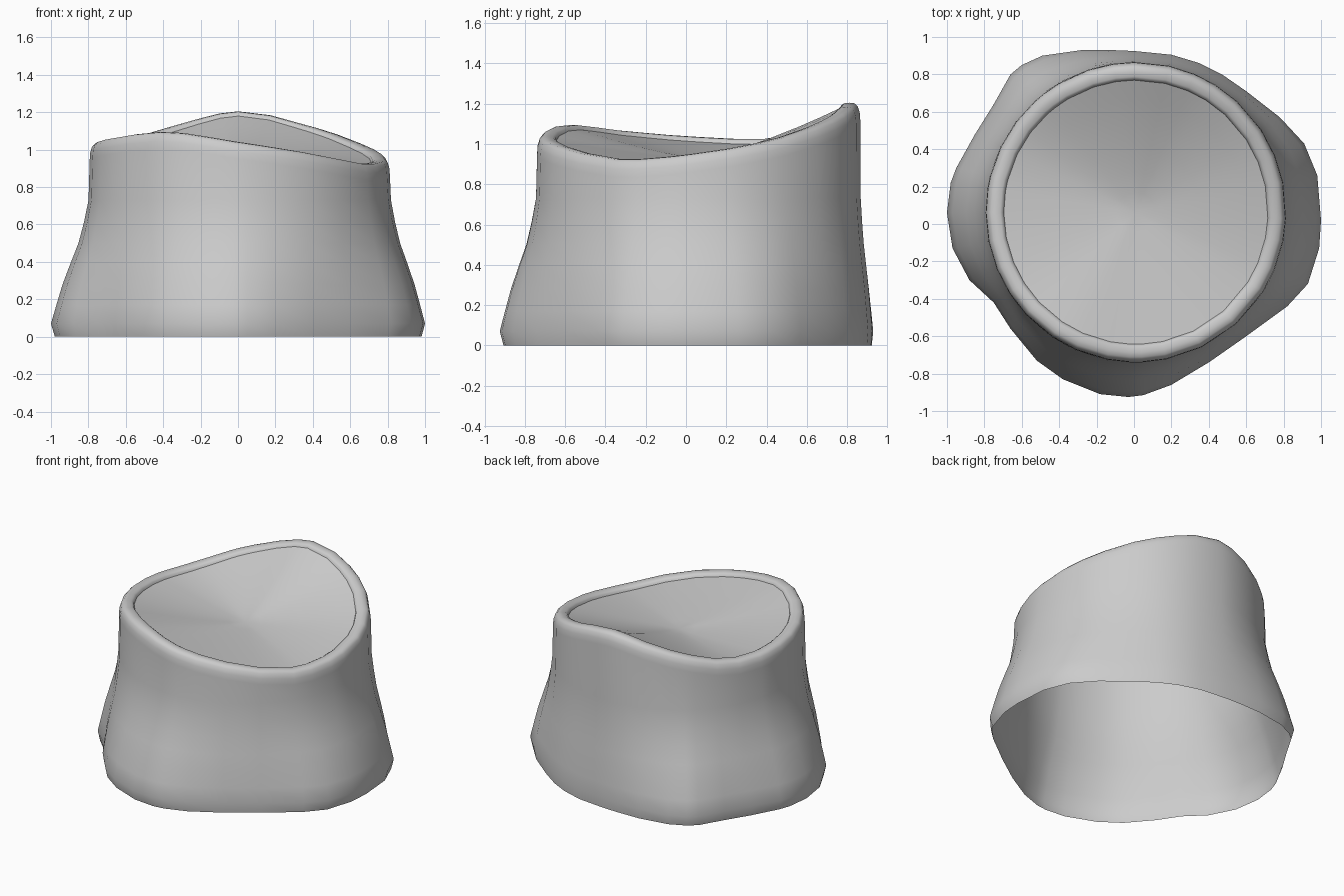
import bpy, bmesh, math

if "Cube" in bpy.data.objects:
    bpy.data.objects.remove(bpy.data.objects["Cube"])

CX, CY = 0.01, 0.063   # centre of the round neck

# Widest outline of the flared foot, clockwise seen from above
FOOT = [(1, .02), (.99, -.13), (.93, -.32), (.82, -.44), (.6, -.6), (.4, -.74), (.2, -.86),
        (.05, -.915), (-.03, -.925), (-.18, -.91), (-.38, -.83), (-.52, -.73), (-.66, -.56),
        (-.75, -.42), (-.88, -.3), (-.97, -.13), (-1, .06), (-.98, .22), (-.95, .3),
        (-.85, .48), (-.75, .64), (-.66, .8), (-.6, .85), (-.49, .9), (-.28, .93), (-.12, .93), (0, .925),
        (.2, .905), (.35, .86), (.47, .8), (.6, .71), (.78, .57), (.91, .43), (.98, .26)]

# Rim height every 30 degrees around the neck
RIM = [.955, 1.025, 1.125, 1.205, 1.12, 1.03, 1.035, 1.065, 1.095, 1.04, .98, .925]


def rim_height(a):
    """Smooth periodic curve through the rim heights."""
    u = (a / math.radians(30)) % 12
    i, t = int(u), u % 1
    p0, p1, p2, p3 = (RIM[(i + k) % 12] for k in (-1, 0, 1, 2))
    return p1 + .5 * t * (p2 - p0 + t * (2 * p0 - 5 * p1 + 4 * p2 - p3 + t * (3 * (p1 - p2) + p3 - p0)))


ANGLES = [math.atan2(y - CY, x - CX) for x, y in FOOT]


def on_neck(a, r, z):
    return (CX + r * math.cos(a), CY + r * math.sin(a), z)


def loft(name, rings, tip=None):
    """Skin closed rings in order, optionally closing onto a tip point."""
    bm = bmesh.new()
    rows = [[bm.verts.new(p) for p in ring] for ring in rings]
    n = len(FOOT)
    for a, b in zip(rows, rows[1:]):
        for i in range(n):
            j = (i + 1) % n
            bm.faces.new((a[i], b[i], b[j], a[j]))
    if tip:
        t = bm.verts.new(tip)
        for i in range(n):
            bm.faces.new((rows[-1][i], t, rows[-1][(i + 1) % n]))
    mesh = bpy.data.meshes.new(name)
    bm.to_mesh(mesh)
    bm.free()
    ob = bpy.data.objects.new(name, mesh)
    bpy.context.collection.objects.link(ob)
    for p in mesh.polygons:
        p.use_smooth = True
    return ob


# Flared wall: blends from the irregular foot to the round neck (height, blend)
rings = []
for z, t in [(0, .1), (.07, 0), (.17, .14), (.28, .3), (.39, .5), (.5, .71), (.61, .85), (.73, .97)]:
    ring = []
    for (x, y), a in zip(FOOT, ANGLES):
        nx, ny, _ = on_neck(a, .803, 0)
        ring.append((x + (nx - x) * t, y + (ny - y) * t, z))
    rings.append(ring)

# Rounded wavy lip (radius, offset below rim height)
LIP = [(.803, -.09), (.8, -.05), (.79, -.018), (.775, -.003), (.75, 0),
       (.725, -.002), (.712, -.01), (.706, -.025)]
for r, dz in LIP:
    rings.append([on_neck(a, r, rim_height(a) + dz) for a in ANGLES])
loft("hollow_body", rings)

# Dished membrane just inside the lip
mid = .93
cap = [[on_neck(a, .706 * f, mid + (rim_height(a) - .025 - mid) * f ** 1.35) for a in ANGLES]
       for f in (1, .85, .7, .5, .3, .15)]
loft("top_membrane", cap, (CX, CY, mid))
